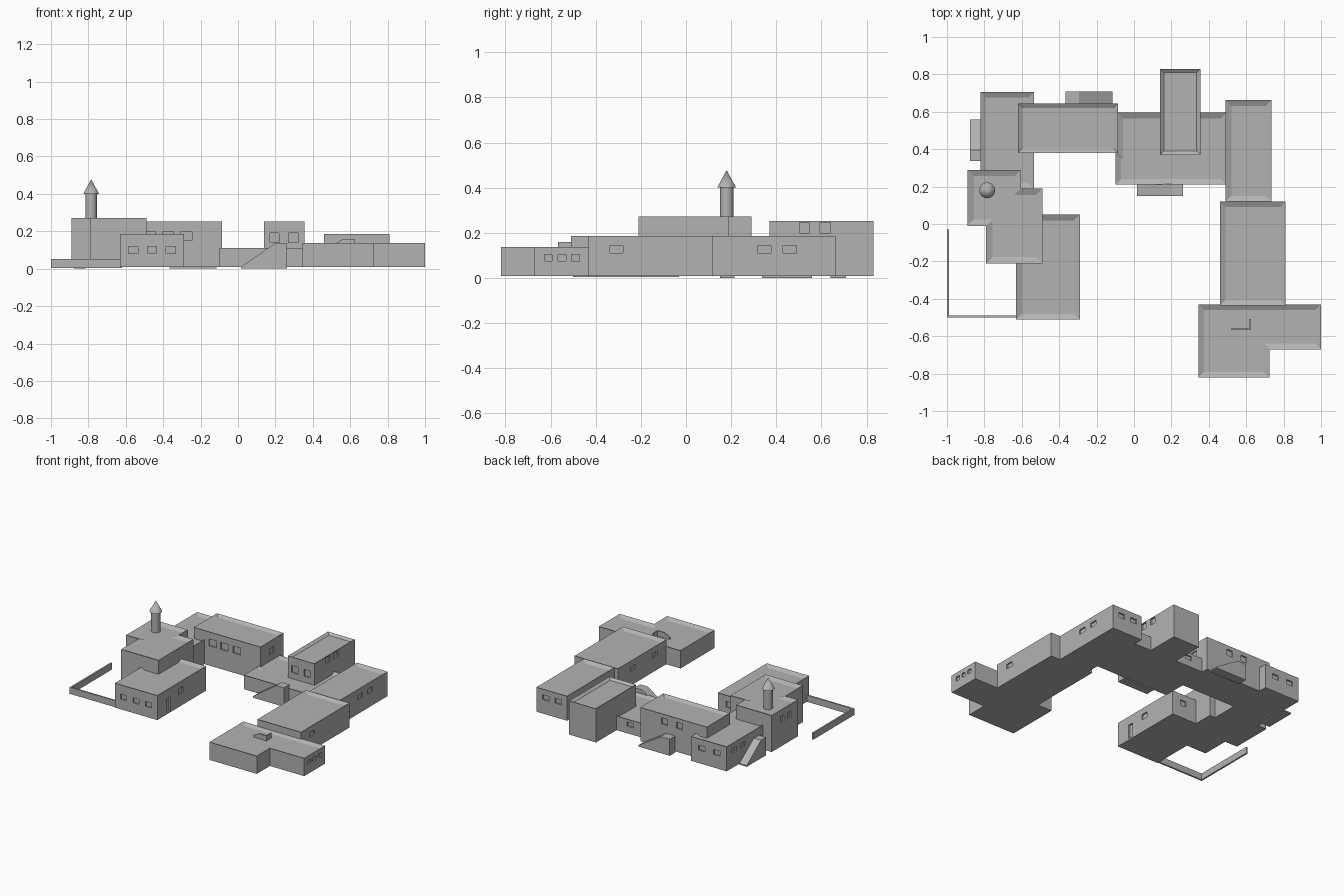
import bpy, bmesh
from mathutils import Vector

old = bpy.data.objects.get("Cube")
if old:
    bpy.data.objects.remove(old, do_unlink=True)

stone = bpy.data.materials.new("grey_stone")
stone.use_nodes = True
grey = (0.45, 0.45, 0.45, 1)
stone.diffuse_color = grey
stone.node_tree.nodes["Principled BSDF"].inputs["Base Color"].default_value = grey

BASE = 0.008
FACING = {"front": (0, -1), "back": (0, 1), "left": (1, 0), "right": (-1, 0)}


def finish(name, bm):
    bmesh.ops.recalc_face_normals(bm, faces=bm.faces)
    mesh = bpy.data.meshes.new(name)
    bm.to_mesh(mesh)
    bm.free()
    mesh.materials.append(stone)
    obj = bpy.data.objects.new(name, mesh)
    bpy.context.scene.collection.objects.link(obj)
    return obj


def prism(points, direction):
    """Closed solid swept from a flat outline; returns it with its end cap."""
    bm = bmesh.new()
    face = bm.faces.new([bm.verts.new(p) for p in points])
    swept = bmesh.ops.extrude_face_region(bm, geom=[face], use_keep_orig=True)["geom"]
    bmesh.ops.translate(bm, vec=direction,
                        verts=[g for g in swept if isinstance(g, bmesh.types.BMVert)])
    cap = [g for g in swept if isinstance(g, bmesh.types.BMFace)][0]
    bmesh.ops.recalc_face_normals(bm, faces=bm.faces)
    return bm, cap


def add_box(bm, centre, size):
    verts = bmesh.ops.create_cube(bm, size=1)["verts"]
    bmesh.ops.scale(bm, vec=size, verts=verts)
    bmesh.ops.translate(bm, vec=centre, verts=verts)


def rect(x0, x1, y0, y1):
    return [(x0, y0), (x1, y0), (x1, y1), (x0, y1)]


def building(name, outline, top, windows=(), rim=0.03, drop=0.014):
    """Flat-roofed block with a parapet and shallow recessed openings."""
    bm, roof = prism([(x, y, BASE) for x, y in outline], (0, 0, top - BASE))
    bmesh.ops.inset_region(bm, faces=[roof], thickness=rim, use_even_offset=True)
    bmesh.ops.translate(bm, vec=(0, 0, -drop), verts=roof.verts)
    obj = finish(name, bm)
    if not windows:
        return
    cut = bmesh.new()
    for side, wall, places, z, w, h in windows:
        for p in places:
            if FACING[side][0]:
                add_box(cut, (wall, p, z), (0.02, w, h))
            else:
                add_box(cut, (p, wall, z), (w, 0.02, h))
    cutter = finish(name + "_cutter", cut)
    cutter.hide_render = True
    mod = obj.modifiers.new("openings", 'BOOLEAN')
    mod.operation = 'DIFFERENCE'
    mod.solver = 'EXACT'
    mod.object = cutter
    bpy.context.view_layer.objects.active = obj
    bpy.ops.object.modifier_apply(modifier=mod.name)
    bpy.data.objects.remove(cutter, do_unlink=True)


# Stepped tower house with its chimney turret
building("tower_house", [(-.89, -.01), (-.79, -.01), (-.79, -.21), (-.49, -.21),
                         (-.49, .19), (-.605, .19), (-.605, .29), (-.89, .29)], .272,
         [("right", -.89, (.09, .17), .2, .04, .045)], rim=.034)

# Left wing
building("front_left_house", rect(-.63, -.29, -.51, .05), .185,
         [("front", -.51, (-.56, -.46, -.36), .1, .05, .035),
          ("left", -.29, (-.38,), .07, .04, .1),
          ("left", -.29, (-.24,), .12, .05, .04),
          ("back", .05, (-.38,), .12, .05, .04)])
building("back_left_house", rect(-.82, -.535, .19, .705), .185,
         [("back", .705, (-.74, -.62), .12, .05, .035),
          ("right", -.82, (.52, .62), .13, .05, .035)])

# Rear hall and links
building("rear_hall", rect(-.62, -.085, .38, .645), .252,
         [("front", .38, (-.47, -.375, -.275), .175, .06, .05),
          ("left", -.085, (.51,), .175, .05, .045),
          ("back", .645, (-.28, -.4), .2, .05, .045)], rim=.025)
building("low_link", [(-.1, .21), (.495, .21), (.495, .595), (-.09, .595),
                      (-.09, .38), (-.1, .38)], .11,
         [("back", .595, (.03,), .075, .05, .03)])
building("rear_tall_house", rect(.14, .355, .37, .83), .252,
         [("front", .37, (.195, .295), .165, .05, .05),
          ("left", .355, (.525, .617), .222, .046, .046)], rim=.02)

# Right wing
building("right_rear_hall", rect(.49, .735, .12, .662), .185,
         [("left", .735, (.347, .46), .127, .06, .034),
          ("back", .662, (.56, .66), .127, .05, .034)])
building("right_hall", rect(.46, .81, -.435, .12), .185,
         [("left", .81, (-.308,), .127, .056, .034),
          ("right", .46, (-.3, -.05), .127, .056, .034)])
building("front_right_house", [(.345, -.82), (.725, -.82), (.725, -.67), (1, -.67),
                               (1, -.43), (.345, -.43)], .137,
         [("left", 1, (-.61, -.55, -.49), .09, .035, .03)])


# Outside ramps: outline along the wall, swept away from it
def ramp(name, low, high, flat, wall, depth, height, along_y=False):
    profile = [(low, 0), (high, 0), (high, height), (flat, height), (low, .01)]
    if along_y:
        pts, sweep = [(wall, a, z) for a, z in profile], (depth, 0, 0)
    else:
        pts, sweep = [(a, wall, z) for a, z in profile], (0, depth, 0)
    finish(name, prism(pts, sweep)[0])


ramp("front_ramp", .015, .262, .2, .215, -.065, .137)
ramp("back_ramp", -.115, -.365, -.295, .64, .068, .12)
ramp("side_ramp", .558, .337, .395, -.815, -.063, .13, True)

# Roof stair shelter: a sloped screen and a return wall
finish("stair_screen", prism([(.52, -.566, .123), (.625, -.566, .123), (.625, -.566, .16),
                              (.565, -.566, .16), (.52, -.566, .135)], (0, .01, 0))[0])
bm = bmesh.new()
add_box(bm, (.621, -.536, .141), (.008, .056, .037))
finish("stair_return_wall", bm)

# Yard wall
yard = [(-1, -.5), (-.62, -.5), (-.62, -.488), (-.988, -.488), (-.988, -.03), (-1, -.03)]
finish("yard_wall", prism([(x, y, .005) for x, y in yard], (0, 0, .047))[0])

# Turret shaft and cap
for name, r1, r2, z0, z1 in (("turret_shaft", .03, .03, .25, .4),
                             ("turret_cap", .042, 0, .4, .478)):
    bpy.ops.mesh.primitive_cone_add(vertices=32, radius1=r1, radius2=r2, depth=z1 - z0,
                                    location=Vector((-.785, .18, (z0 + z1) / 2)))
    part = bpy.context.object
    part.name = name
    part.data.materials.append(stone)
    bpy.ops.object.shade_smooth_by_angle()
